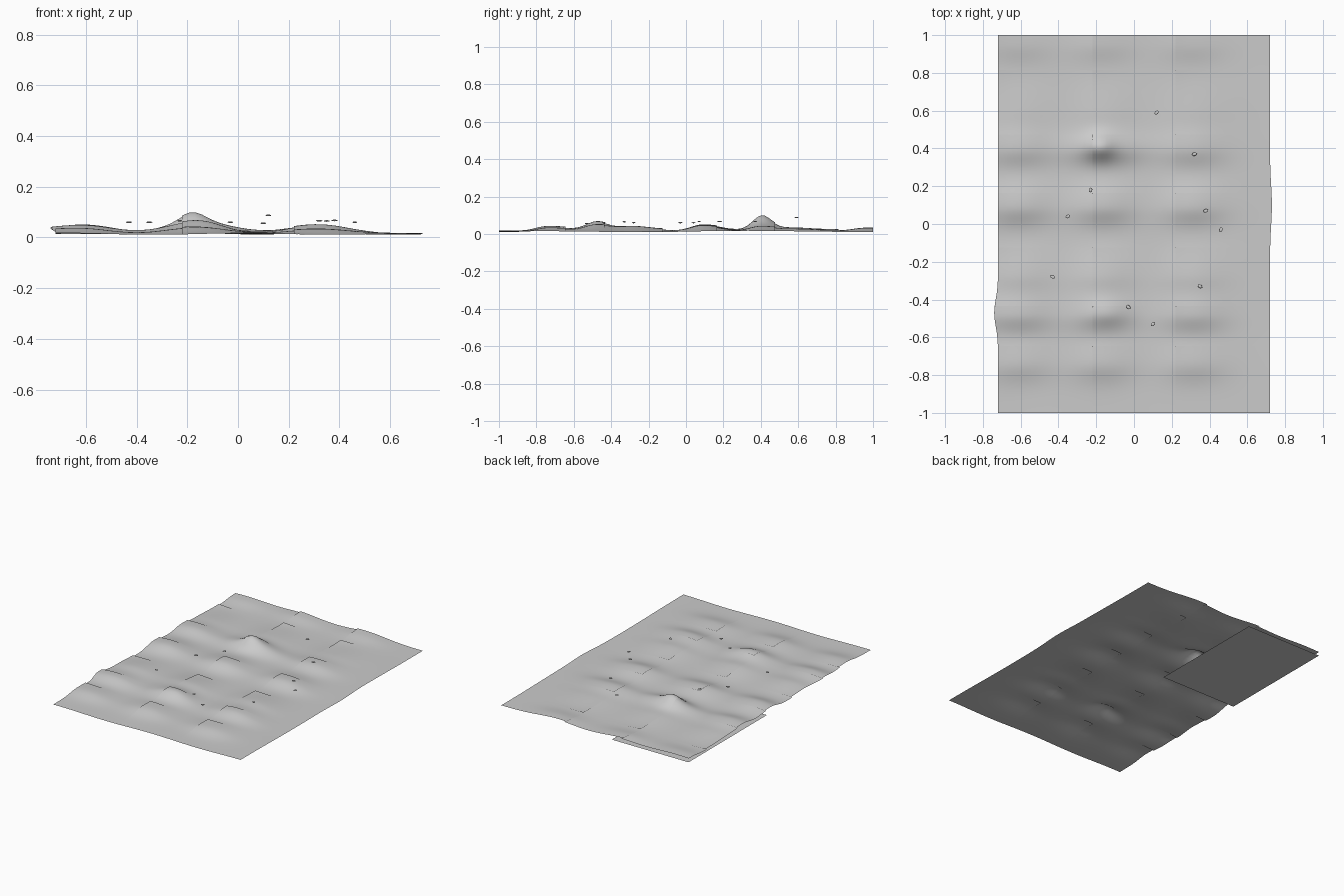
import bpy
import bmesh
import math
import random

cube = bpy.data.objects.get("Cube")
if cube:
    bpy.data.objects.remove(cube, do_unlink=True)

random.seed(4)
grey = bpy.data.materials.new("stone_grey")
grey.use_nodes = True
colour = (0.6, 0.6, 0.6, 1)
grey.diffuse_color = colour
grey.node_tree.nodes["Principled BSDF"].inputs["Base Color"].default_value = colour

COLUMNS = [-0.72, -0.22, 0.22, 0.72]
ROWS = [-1, -0.66, -0.45, -0.14, 0.15, 0.46, 0.8, 1]
# Mound centre and height for every row, then centre and strength per column
ROW_MOUNDS = [(-0.74, 0.022), (-0.48, 0.035), (-0.27, 0.022), (0.09, 0.032),
              (0.4, 0.03), (0.61, 0.012), (0.95, 0.014)]
COLUMN_MOUNDS = [(-0.61, 1.0), (-0.17, 1.05), (0.31, 0.95)]


def bell(x, y, cx, cy, width, depth):
    return math.exp(-((x - cx) / width) ** 2 - ((y - cy) / depth) ** 2)


def ground(x, y):
    """Rolling height shared by all tiles."""
    z = 0.014 + 0.003 * math.sin(9 * x + 5 * y)
    for cy, height in ROW_MOUNDS:
        # steeper on the front side of each mound
        depth = 0.09 if y < cy else 0.14
        for cx, strength in COLUMN_MOUNDS:
            z += height * strength * bell(x, y, cx, cy, 0.17, depth)
    # high ridge, its sharp crest and a smaller crest
    z += 0.014 * bell(x, y, -0.14, 0.4, 0.24, 0.07)
    z += 0.036 * bell(x, y, -0.18, 0.41, 0.07, 0.06)
    z += 0.012 * bell(x, y, -0.14, -0.47, 0.1, 0.06)
    return z


def finish(bm, name):
    mesh = bpy.data.meshes.new(name)
    bm.to_mesh(mesh)
    bm.free()
    mesh.materials.append(grey)
    for face in mesh.polygons:
        face.use_smooth = True
    obj = bpy.data.objects.new(name, mesh)
    bpy.context.collection.objects.link(obj)
    return obj


def make_tile(name, x0, x1, y0, y1, steps=18):
    """Thin curved sheet whose back left corner lifts over its neighbour."""
    bm = bmesh.new()
    bmesh.ops.create_grid(bm, x_segments=steps, y_segments=steps, size=0.5)
    for v in bm.verts:
        u, w = v.co.x + 0.5, v.co.y + 0.5
        x, y = x0 + (x1 - x0) * u, y0 + (y1 - y0) * w
        z = ground(x, y) + 0.008 * (1 - u) ** 3 * w ** 2
        # bulging side borders
        x -= 0.02 * bell(x, y, -0.72, -0.47, 0.1, 0.1)
        x += 0.01 * bell(x, y, 0.72, 0.1, 0.1, 0.15)
        v.co = (x, y, z)
    finish(bm, name)


# Overlapping ground tiles
overlap = 0.015
for r in range(len(ROWS) - 1):
    for c in range(len(COLUMNS) - 1):
        right = COLUMNS[c + 1] + (overlap if c < len(COLUMNS) - 2 else 0)
        back = ROWS[r + 1] + (overlap if r < len(ROWS) - 2 else 0)
        make_tile(f"ground_tile_{r}_{c}", COLUMNS[c], right, ROWS[r], back)

# Flat slab beneath the back corner
bm = bmesh.new()
bmesh.ops.create_grid(bm, x_segments=1, y_segments=1, size=0.5)
for v in bm.verts:
    v.co = (-0.425 + 0.59 * v.co.x, 0.57 + 0.86 * v.co.y, 0)
finish(bm, "base_sheet")

# Scattered pebbles
PEBBLES = [(0.12, 0.59, 0.087), (0.32, 0.37, 0.066), (-0.23, 0.18, 0.066),
           (-0.35, 0.04, 0.06), (0.38, 0.07, 0.067), (0.46, -0.03, 0.06),
           (-0.43, -0.28, 0.06), (0.35, -0.33, 0.065), (-0.03, -0.44, 0.06),
           (0.1, -0.53, 0.056)]
for i, spot in enumerate(PEBBLES):
    bm = bmesh.new()
    bmesh.ops.create_icosphere(bm, subdivisions=2, radius=0.013)
    pebble = finish(bm, f"pebble_{i}")
    pebble.location = spot
    pebble.scale = (1, 0.7, 0.25)
    pebble.rotation_euler.z = random.uniform(0, math.pi)
